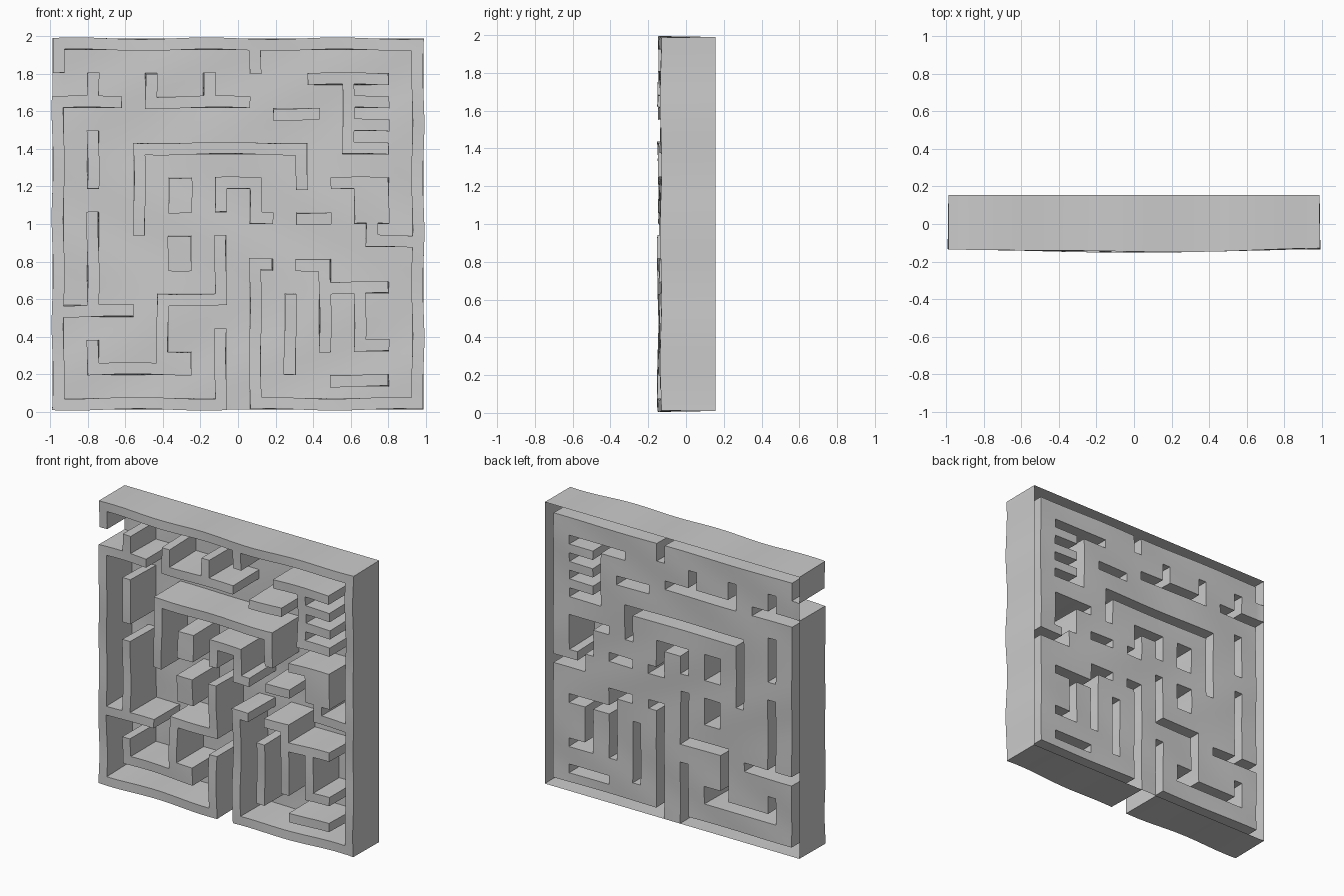
import bpy, bmesh
from math import sin, cos, exp

if "Cube" in bpy.data.objects:
    bpy.data.objects.remove(bpy.data.objects["Cube"])

N, HALF, SUB = 32, 0.99, 2          # maze cells per side, half width, cuts per cell
CELL = 2 * HALF / N
walls = set()


def block(c0, r0, c1, r1):
    """Fill a rectangle of cells (column, row counted from the top left)."""
    for c in range(min(c0, c1), max(c0, c1) + 1):
        for r in range(min(r0, r1), max(r0, r1) + 1):
            walls.add((c, r))


def path(*pts):
    """Draw a one-cell-thick wall along a right-angled path."""
    for a, b in zip(pts, pts[1:]):
        block(*a, *b)


# outer frame with its two doorways
path((0, 0), (31, 0), (31, 31), (0, 31), (0, 0))
walls -= {(0, 3), (0, 4), (15, 31), (16, 31)}

# upper left walls
path((3, 3), (3, 5), (0, 5), (5, 5))
path((8, 3), (8, 5), (16, 5))
path((13, 3), (13, 5))
path((17, 0), (17, 2))
path((3, 8), (3, 12))

# upper right comb
path((22, 3), (28, 3))
path((25, 3), (25, 9))
for row in (5, 7, 9):
    path((25, row), (28, row))
path((19, 6), (22, 6))

# central walls and pillars
path((7, 16), (7, 9), (21, 9), (21, 12))
path((14, 14), (14, 12), (17, 12), (17, 15), (18, 15))
path((21, 15), (23, 15))
block(10, 12, 11, 14)
block(10, 17, 11, 19)

# middle right block joined to the frame
path((24, 12), (28, 12))
block(26, 12, 28, 15)
path((27, 15), (27, 17), (31, 17))

# lower left walls
path((3, 15), (3, 23))
path((0, 23), (6, 23))
path((3, 26), (3, 28), (9, 28), (9, 22), (14, 22), (14, 17))
block(9, 27, 11, 28)

# lower corridor and lower right walls
path((14, 25), (14, 31))
path((17, 31), (17, 19), (18, 19))
path((20, 22), (20, 28))
path((21, 19), (23, 19), (23, 26))
path((23, 21), (28, 21))
path((26, 21), (26, 26), (28, 26))
path((24, 29), (28, 29))

# flat sheet of cells, then raise the walls; the back stays open and hollow
bm = bmesh.new()
bmesh.ops.create_grid(bm, x_segments=N * SUB, y_segments=N * SUB, size=HALF)


def is_wall(f):
    m = f.calc_center_median()
    return (int((m.x + HALF) / CELL), int((HALF - m.y) / CELL)) in walls


raised = [f for f in bm.faces if is_wall(f)]
res = bmesh.ops.extrude_face_region(bm, geom=raised)
old = [f for f in raised if f.is_valid]
if old:
    bmesh.ops.delete(bm, geom=old, context='FACES')
tops = {v for v in res['geom'] if isinstance(v, bmesh.types.BMVert)}

# stand the sheet up, with hand-carved unevenness on the floor and wall tops
for v in bm.verts:
    x, z = v.co.x, v.co.y
    if v in tops:
        y = -0.141 - 0.008 * cos(3.1 * x) + 0.004 * sin(9 * z + 5 * x)
        dx = 0.004 * sin(11 * z + 2 * x)
        dz = 0.005 * cos(9 * x + 1.5 * z)
    else:
        y = 0.15 + 0.005 * sin(7 * x + 2 * sin(4 * z)) * cos(6 * z)
        dx = dz = 0
        if max(abs(x), abs(z)) > HALF - 0.01:
            y = 0.155
    v.co = (x + dx, y, z + dz + 1.0)

bmesh.ops.recalc_face_normals(bm, faces=bm.faces)
front = max((f for f in bm.faces), key=lambda f: -f.calc_center_median().y)
if front.normal.y > 0:
    bmesh.ops.reverse_faces(bm, faces=bm.faces)

mesh = bpy.data.meshes.new("maze_panel")
bm.to_mesh(mesh)
bm.free()
maze = bpy.data.objects.new("maze_panel", mesh)
bpy.context.collection.objects.link(maze)
bpy.context.view_layer.objects.active = maze
maze.select_set(True)
bpy.ops.object.shade_smooth_by_angle(angle=0.6)
